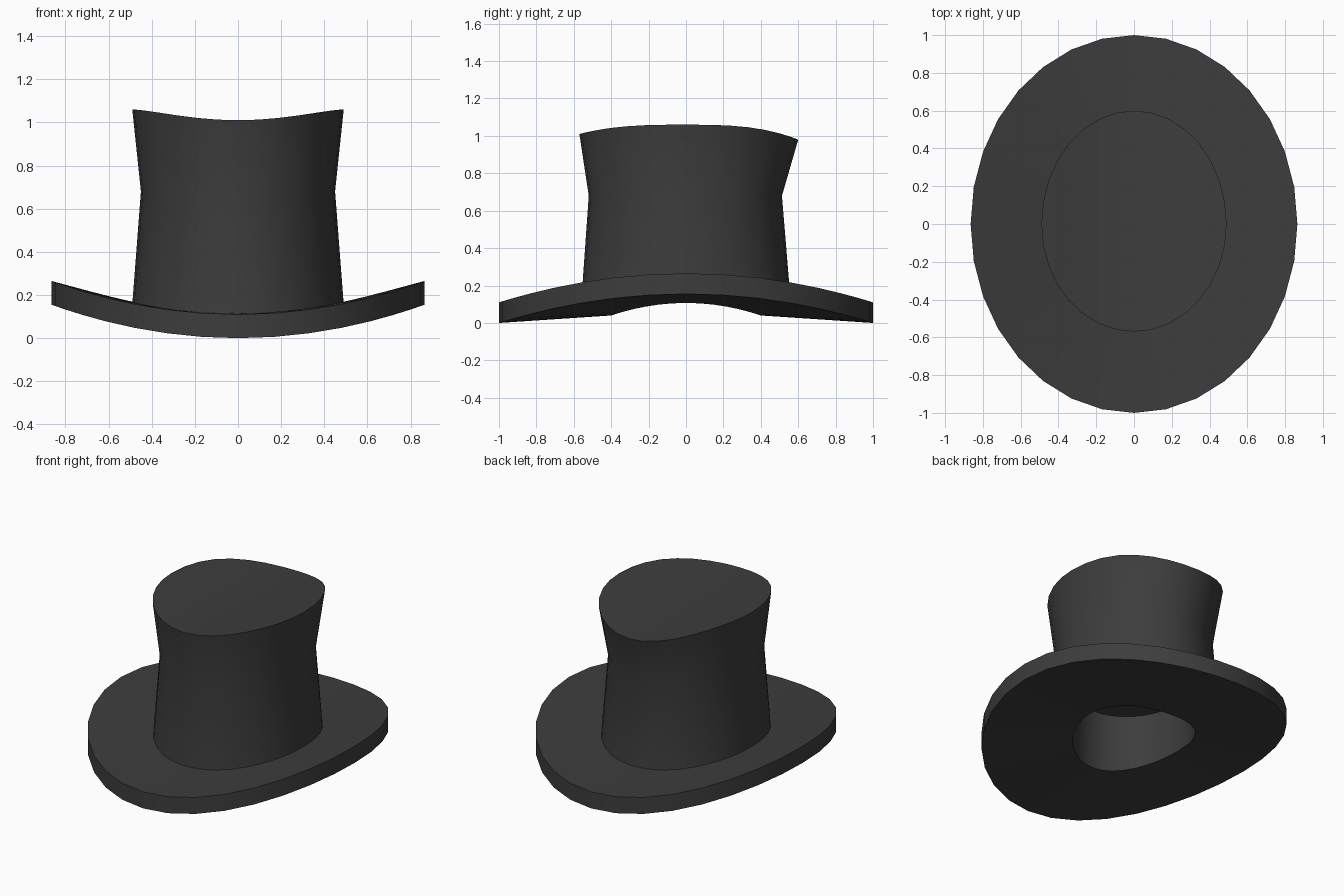
import bpy, bmesh, math

if "Cube" in bpy.data.objects:
    bpy.data.objects.remove(bpy.data.objects["Cube"])

N = 32  # sides around the hat

felt = bpy.data.materials.new("charcoal felt")
felt.diffuse_color = (0.046, 0.046, 0.046, 1)
felt.use_nodes = True
felt.node_tree.nodes["Principled BSDF"].inputs["Base Color"].default_value = felt.diffuse_color


def ring(bm, rx, front, back, height):
    """Oval ring; height is a function of (cos, sin) of the angle."""
    out = []
    for i in range(N):
        c, s = math.cos(2 * math.pi * i / N), math.sin(2 * math.pi * i / N)
        out.append(bm.verts.new((rx * c, (back if s > 0 else front) * s, height(c, s))))
    return out


def bridge(bm, a, b):
    for i in range(N):
        j = (i + 1) % N
        bm.faces.new((a[i], a[j], b[j], b[i]))


def cap(bm, r):
    """Fill a ring with strips running front to back, giving a saddle."""
    for i in range(N // 2):
        quad = [r[i], r[i + 1], r[(N - i - 1) % N], r[(N - i) % N]]
        bm.faces.new(list(dict.fromkeys(quad)))


def finish(bm, name):
    bmesh.ops.recalc_face_normals(bm, faces=bm.faces[:])
    me = bpy.data.meshes.new(name)
    bm.to_mesh(me)
    bm.free()
    me.materials.append(felt)
    ob = bpy.data.objects.new(name, me)
    bpy.context.collection.objects.link(ob)
    bpy.ops.object.select_all(action='DESELECT')
    ob.select_set(True)
    bpy.context.view_layer.objects.active = ob
    bpy.ops.object.shade_smooth_by_angle(angle=math.radians(30))


# brim curling up at the sides, with the head opening and its lining
bm = bmesh.new()
rings = [
    ring(bm, 0.485, 0.555, 0.555, lambda c, s: 0.115 + 0.047 * c * c),
    ring(bm, 0.865, 1.0, 1.0, lambda c, s: 0.11 + 0.155 * c * c),
    ring(bm, 0.865, 1.0, 1.0, lambda c, s: 0.155 * c * c),
    ring(bm, 0.35, 0.40, 0.40, lambda c, s: 0.04 + 0.067 * c * c),
    ring(bm, 0.34, 0.39, 0.39, lambda c, s: 0.43),
]
for a, b in zip(rings, rings[1:]):
    bridge(bm, a, b)
cap(bm, rings[-1])
finish(bm, "brim")

# waisted crown with a saddle-shaped top
bm = bmesh.new()
rings = [
    ring(bm, 0.49, 0.56, 0.56, lambda c, s: 0.112 + 0.047 * c * c),
    ring(bm, 0.45, 0.52, 0.513, lambda c, s: 0.68),
    ring(bm, 0.49, 0.57, 0.60,
         lambda c, s: 1.06 - (0.08 if s > 0 else 0.05) * abs(s) ** 3),
]
for a, b in zip(rings, rings[1:]):
    bridge(bm, a, b)
cap(bm, rings[-1])
finish(bm, "crown")
